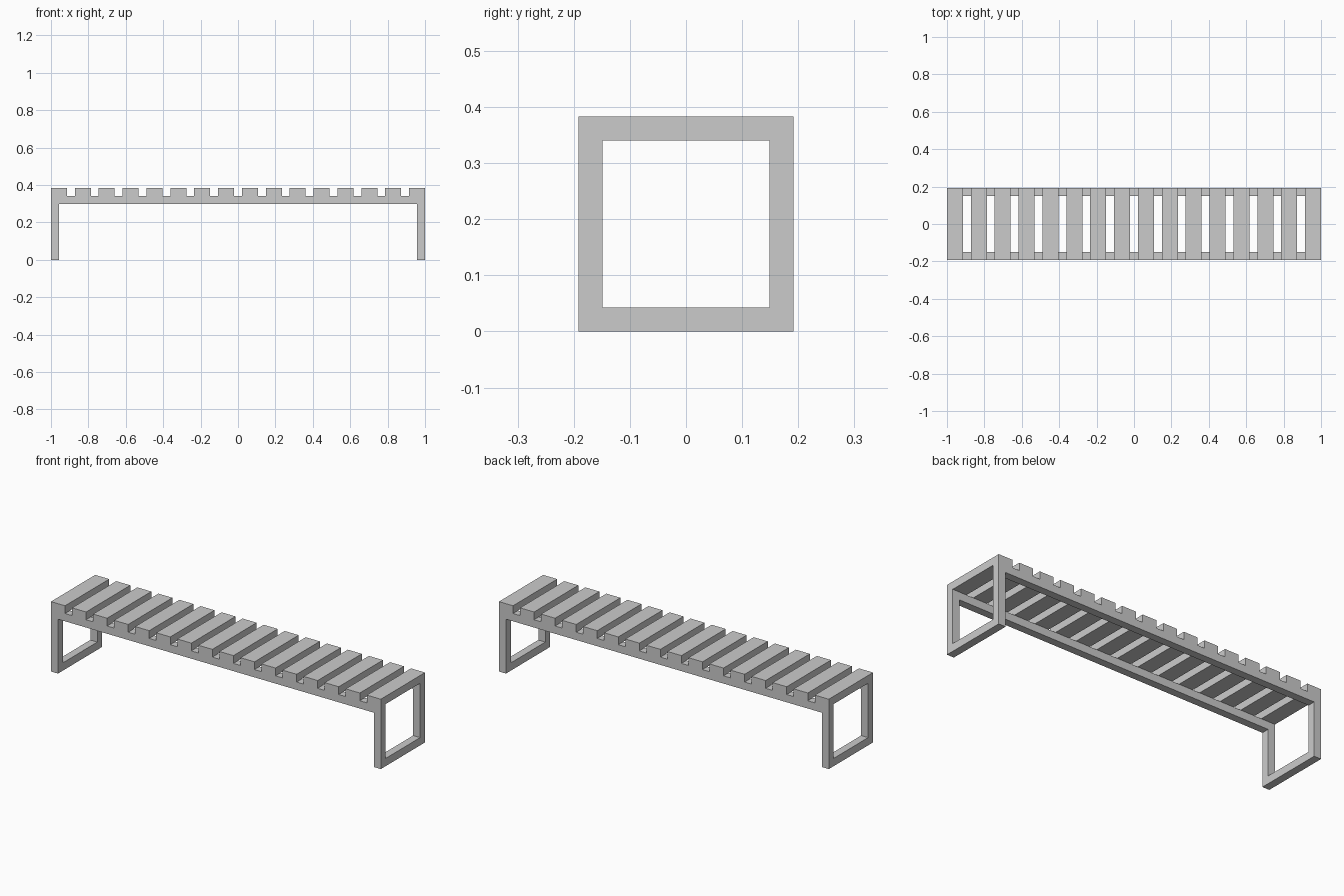
import bpy

if "Cube" in bpy.data.objects:
    bpy.data.objects.remove(bpy.data.objects["Cube"])

# The whole bench follows one module: 16 slats (2u) + 15 gaps (1u) = 47u = 2 units
U = 2 / 47
L, W, H = 47, 9, 9
SLATS = 16


def box(name, x, y, z):
    """Box from (min, max) ranges in modules."""
    bpy.ops.mesh.primitive_cube_add(size=1)
    ob = bpy.context.object
    ob.name = name
    ob.location = [(a + b) / 2 * U for a, b in (x, y, z)]
    ob.scale = [(b - a) * U for a, b in (x, y, z)]
    bpy.ops.object.transform_apply(location=True, rotation=False, scale=True)
    return ob


def span(side, half):
    """One-module-thick range at the outer edge on the given side."""
    return sorted((side * half, side * (half - 1)))


# Seat slats
for i in range(SLATS):
    x0 = -L / 2 + 3 * i
    box(f"seat_slat_{i + 1:02d}", (x0, x0 + 2), (-W / 2, W / 2), (H - 1, H))

# Long rails under the slats
for sy, face in ((-1, "front"), (1, "back")):
    box(f"{face}_rail", (-L / 2, L / 2), span(sy, W / 2), (H - 2, H - 1))

# End frames: two legs joined by a floor bar
for sx, end in ((-1, "left"), (1, "right")):
    for sy, face in ((-1, "front"), (1, "back")):
        box(f"{face}_{end}_leg", span(sx, L / 2), span(sy, W / 2), (0, H - 2))
    box(f"{end}_floor_bar", span(sx, L / 2), (-W / 2 + 1, W / 2 - 1), (0, 1))
